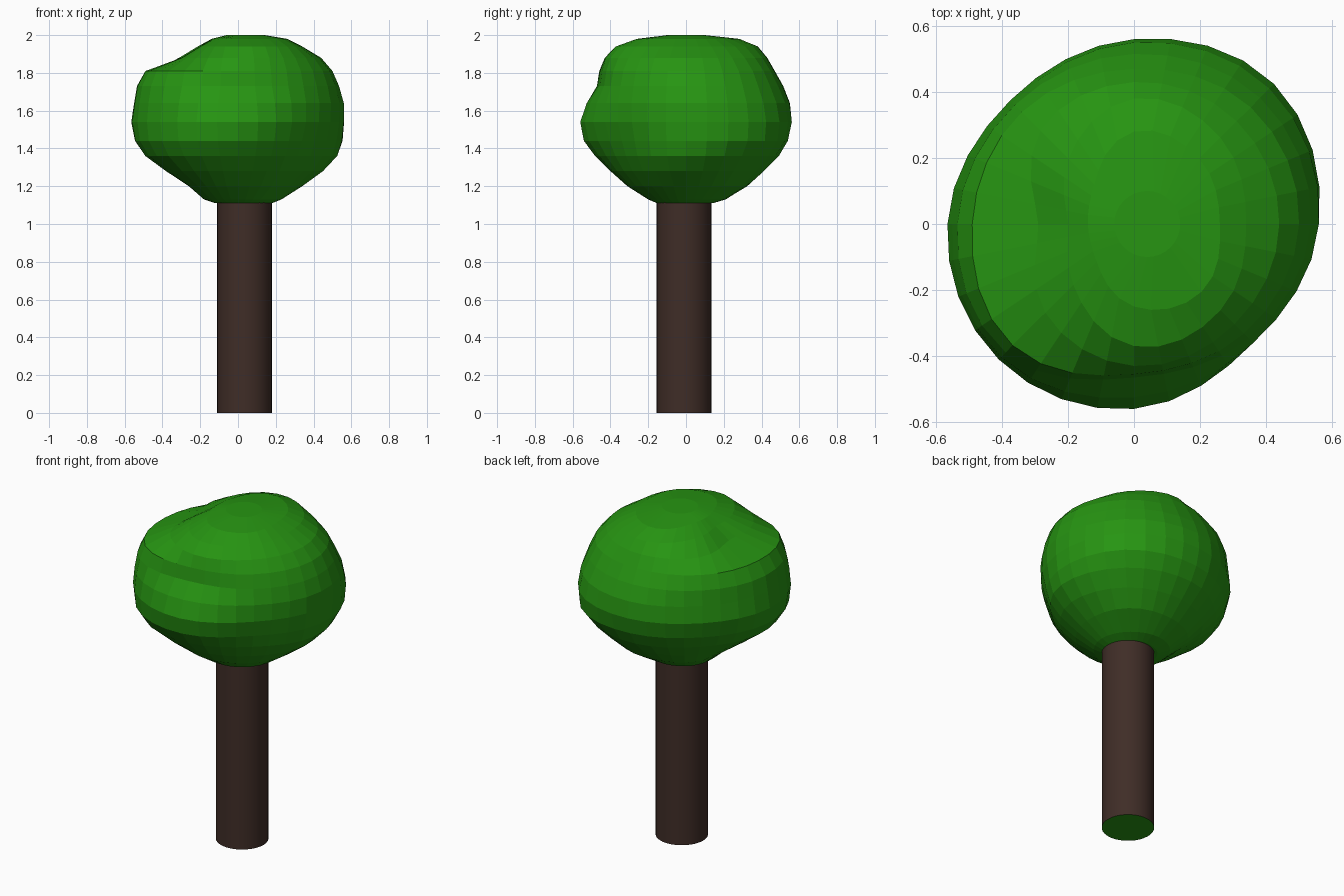
import bpy, bmesh, math

if "Cube" in bpy.data.objects:
    bpy.data.objects.remove(bpy.data.objects["Cube"])

def material(name, rgb):
    m = bpy.data.materials.new(name)
    m.diffuse_color = (*rgb, 1)
    m.use_nodes = True
    m.node_tree.nodes["Principled BSDF"].inputs["Base Color"].default_value = m.diffuse_color
    return m

bark = material("bark", (0.05, 0.026, 0.02))
leaf = material("leaf", (0.02, 0.3, 0.006))

# Trunk: smooth cylinder whose underside takes the leaf colour
bpy.ops.mesh.primitive_cylinder_add(vertices=32, radius=0.145, depth=1.16,
                                    location=(0.035, -0.01, 0.58))
trunk = bpy.context.object
trunk.name = "trunk"
trunk.data.materials.append(bark)
trunk.data.materials.append(leaf)
for p in trunk.data.polygons:
    if abs(p.normal.z) > 0.9:
        p.material_index = 1
bpy.ops.object.shade_smooth_by_angle(angle=math.radians(40))

# Canopy rings: height, then radius towards E, NE, N, NW, W, SW, S, SE
rings = [
    (1.11, .18, .16, .14, .13, .12, .13, .15, .17),
    (1.13, .23, .22, .21, .20, .18, .20, .20, .22),
    (1.20, .34, .36, .32, .30, .26, .30, .31, .32),
    (1.28, .45, .45, .41, .38, .38, .42, .40, .40),
    (1.36, .525, .53, .49, .45, .49, .52, .48, .45),
    (1.44, .55, .59, .535, .50, .545, .57, .54, .48),
    (1.54, .56, .60, .56, .53, .565, .58, .56, .51),
    (1.64, .56, .58, .55, .52, .55, .57, .525, .51),
    (1.73, .535, .54, .515, .51, .535, .55, .465, .49),
    (1.81, .50, .50, .47, .48, .49, .52, .455, .47),
    (1.88, .44, .44, .43, .40, .29, .38, .43, .43),
    (1.94, .34, .37, .38, .28, .20, .26, .37, .37),
    (1.98, .26, .28, .28, .17, .14, .16, .25, .29),
]
SEGMENTS = 32

def smooth_radius(r, t):
    """Closed Catmull-Rom blend of the eight directional radii."""
    i, f = int(t), t - int(t)
    a, b, c, d = (r[(i + k) % 8] for k in (-1, 0, 1, 2))
    return b + 0.5 * f * (c - a + f * (2*a - 5*b + 4*c - d + f * (3*(b - c) + d - a)))

bm = bmesh.new()
loops = []
for z, *radii in rings:
    loop = []
    for s in range(SEGMENTS):
        ang = 2 * math.pi * s / SEGMENTS
        r = smooth_radius(radii, 8 * s / SEGMENTS)
        loop.append(bm.verts.new((r * math.cos(ang), r * math.sin(ang), z)))
    loops.append(loop)
# Small crown ring near the top pole
loops.append([bm.verts.new((0.04 + 0.1 * math.cos(2 * math.pi * s / SEGMENTS),
                            0.1 * math.sin(2 * math.pi * s / SEGMENTS), 2.0))
              for s in range(SEGMENTS)])
for lo, hi in zip(loops, loops[1:]):
    for s in range(SEGMENTS):
        n = (s + 1) % SEGMENTS
        bm.faces.new((lo[s], lo[n], hi[n], hi[s]))
bm.faces.new(loops[-1])
bm.faces.new(loops[0][::-1])
bmesh.ops.recalc_face_normals(bm, faces=bm.faces)
mesh = bpy.data.meshes.new("canopy")
bm.to_mesh(mesh)
bm.free()
mesh.materials.append(leaf)
canopy = bpy.data.objects.new("canopy", mesh)
bpy.context.collection.objects.link(canopy)
